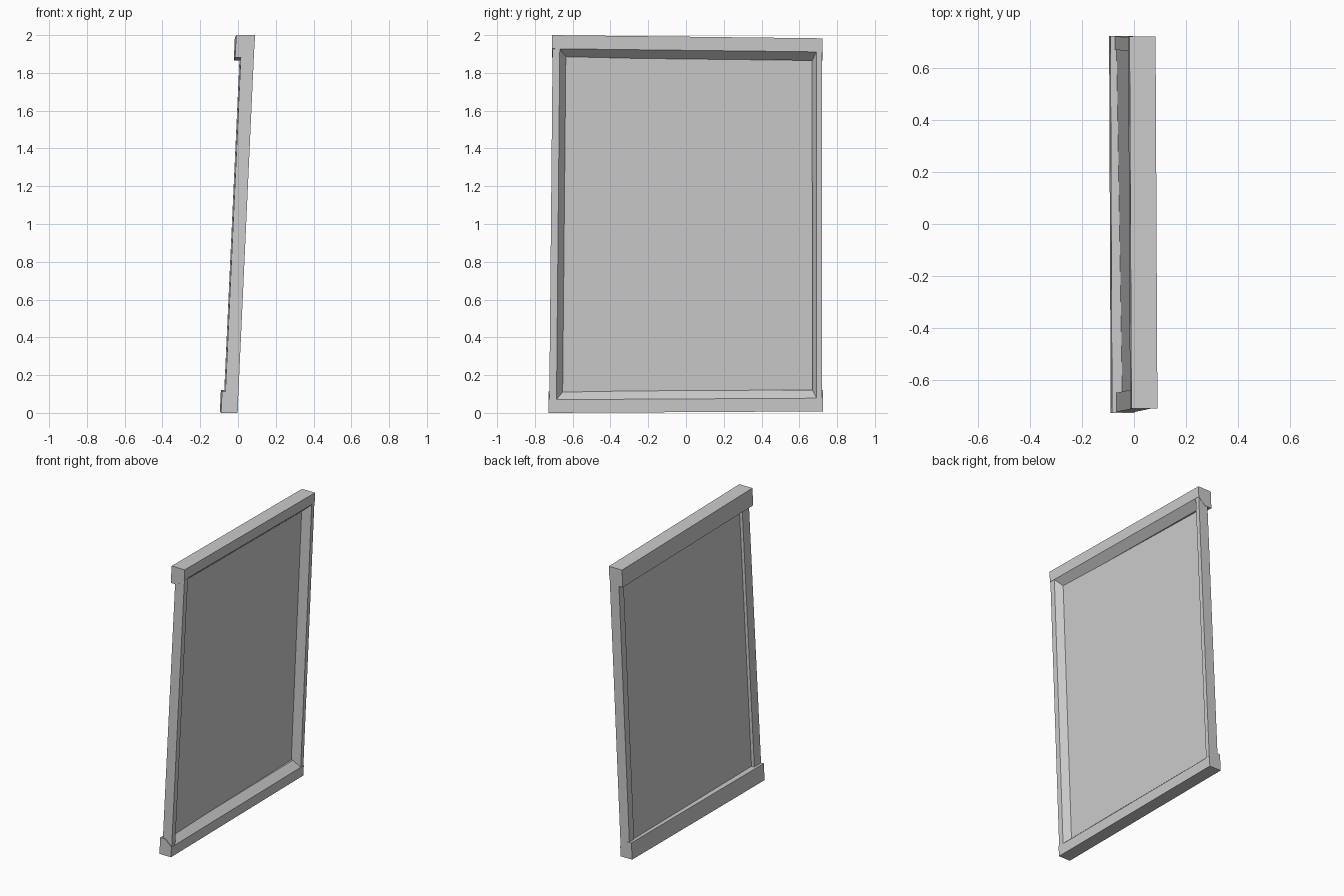
import bpy, bmesh

if "Cube" in bpy.data.objects:
    bpy.data.objects.remove(bpy.data.objects["Cube"])


def face_x(y, z):
    """Leaning, slightly turned plane of the open (+x) face."""
    return -0.005 + 0.046 * z - 0.0045 * y


def loft(name, rings):
    """Closed solid between two matching end outlines of (depth, y, z)."""
    bm = bmesh.new()
    a, b = [[bm.verts.new((face_x(y, z) - d, y, z)) for d, y, z in r] for r in rings]
    n = len(a)
    bm.faces.new(a)
    bm.faces.new(b[::-1])
    for i in range(n):
        j = (i + 1) % n
        bm.faces.new((a[i], b[i], b[j], a[j]))
    bmesh.ops.recalc_face_normals(bm, faces=bm.faces)
    me = bpy.data.meshes.new(name)
    bm.to_mesh(me)
    bm.free()
    ob = bpy.data.objects.new(name, me)
    bpy.context.collection.objects.link(ob)
    return ob


def bar(name, ends, inward, narrow, wide, depth, start=0.0):
    """Frame bar with a bevelled inner edge on the open side."""
    prof = [(start, 0), (start, narrow), (0.048, wide), (depth, wide), (depth, 0)]
    iy, iz = inward
    loft(name, [[(d, y + iy * w, z + iz * w) for d, w in prof] for y, z in ends])


# Rails: full width, with a lip standing proud at the back
bar("top_rail", [(-0.71, 2.0), (0.722, 1.983)], (0, -1), 0.072, 0.118, 0.100)
bar("bottom_rail", [(-0.728, 0.0), (0.724, 0.008)], (0, 1), 0.070, 0.114, 0.088)

# Stiles: fitted between the rails, ends buried in them
bar("left_stile", [(-0.724, 0.04), (-0.706, 1.95)], (1, 0), 0.038, 0.074, 0.070, 0.001)
bar("right_stile", [(0.721, 0.04), (0.720, 1.95)], (-1, 0), 0.030, 0.052, 0.070, 0.001)

# Thin infill panel, sitting slightly askew in the frame
loft("panel", [[(0.043, y0, z), (0.060, 0.695, z), (0.065, 0.695, z), (0.048, y0, z)]
               for y0, z in ((-0.68, 0.08), (-0.66, 1.91))])
